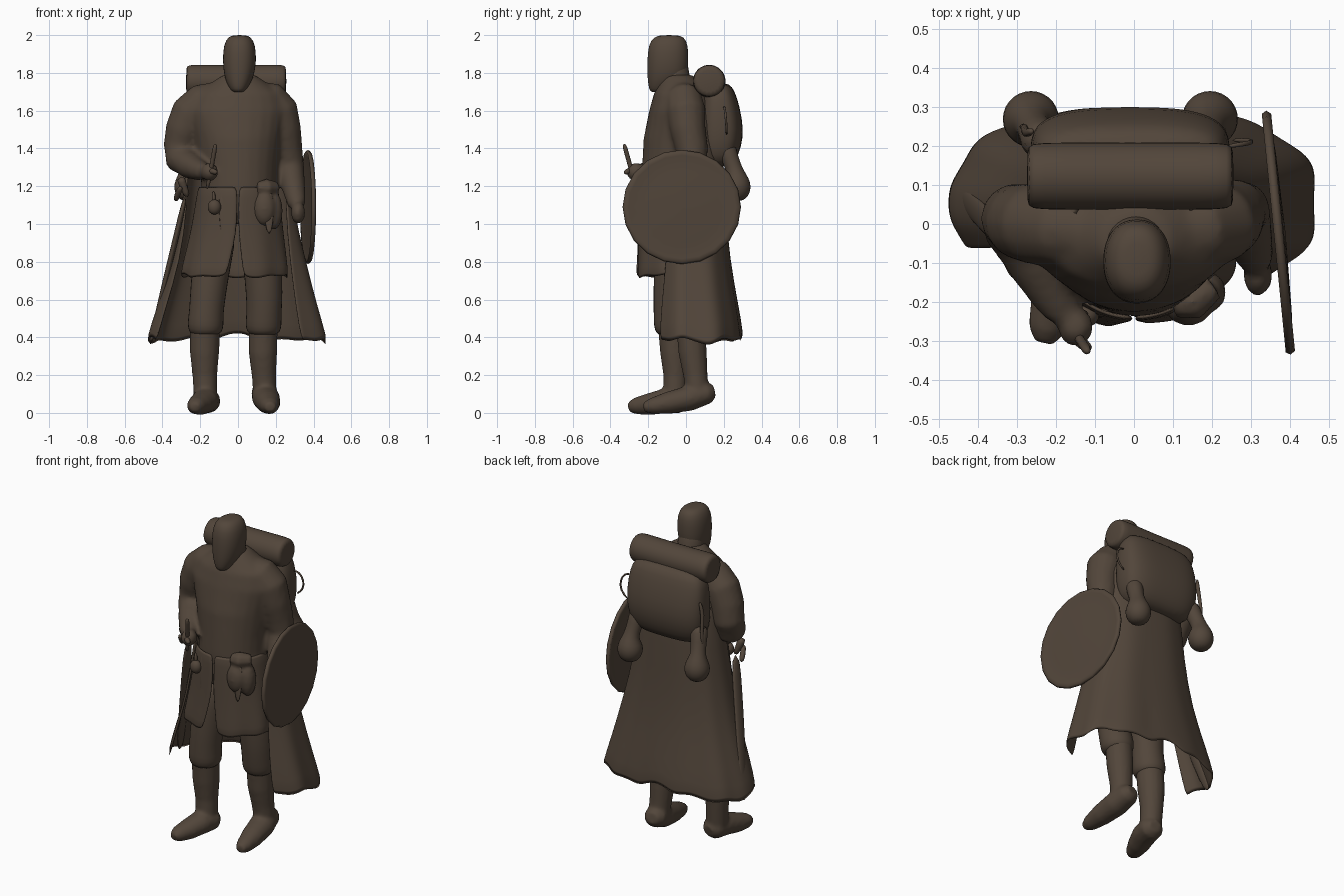
import bpy, bmesh, math
from mathutils import Vector

mat = bpy.data.materials.new("dark brown")
mat.diffuse_color = (0.085, 0.061, 0.043, 1)


def add_object(name, bm):
    me = bpy.data.meshes.new(name)
    bm.to_mesh(me)
    bm.free()
    me.materials.append(mat)
    me.shade_smooth()
    ob = bpy.data.objects.new(name, me)
    bpy.context.collection.objects.link(ob)
    return ob


def make(name, rings, closed=True, cap=True, thick=0.0, sub=1):
    """Skin a list of vertex rings into one smooth object."""
    bm = bmesh.new()
    vs = [[bm.verts.new(p) for p in r] for r in rings]
    n = len(vs[0])
    for a, b in zip(vs, vs[1:]):
        for i in range(n if closed else n - 1):
            j = (i + 1) % n
            bm.faces.new((a[i], a[j], b[j], b[i]))
    if cap:
        bm.faces.new(vs[0])
        bm.faces.new(vs[-1])
    bmesh.ops.recalc_face_normals(bm, faces=bm.faces)
    ob = add_object(name, bm)
    if thick:
        m = ob.modifiers.new("thickness", 'SOLIDIFY')
        m.thickness, m.offset = thick, 0
    if sub:
        m = ob.modifiers.new("smooth", 'SUBSURF')
        m.levels = m.render_levels = sub
    return ob


def blend(name, parts, voxel=0.014, smooth=6):
    """Melt overlapping parts into one soft surface."""
    bm = bmesh.new()
    for ob in parts:
        bm.from_mesh(ob.data)
        bpy.data.objects.remove(ob)
    ob = add_object(name, bm)
    m = ob.modifiers.new("melt", 'REMESH')
    m.mode, m.voxel_size, m.use_smooth_shade = 'VOXEL', voxel, True
    m = ob.modifiers.new("soften", 'SMOOTH')
    m.factor, m.iterations = 0.5, smooth
    return ob


def loft(name, secs, n=24, p=2.0):
    """Stack of horizontal superellipses: z, cx, cy, rx, ry."""
    rings = []
    for z, cx, cy, rx, ry in secs:
        ring = []
        for i in range(n):
            a = math.tau * i / n
            c, s = math.cos(a), math.sin(a)
            ring.append((cx + rx * math.copysign(abs(c) ** (2 / p), c),
                         cy + ry * math.copysign(abs(s) ** (2 / p), s), z))
        rings.append(ring)
    return make(name, rings)


def sheet(name, secs, n, folds, amp, ragged, p=2.0, notch=0.0):
    """Cloth round the back, open in front: z, cx, cy, rx, ry, gap degrees left and right."""
    rings = []
    for k, (z, cx, cy, rx, ry, g0, g1) in enumerate(secs):
        f = k / (len(secs) - 1)
        ring = []
        for i in range(n + 1):
            a = math.radians(g0 + (360 - g0 - g1) * i / n)
            w = 1 + amp * f * math.sin(folds * a)
            s, c = math.sin(a), math.cos(a)
            s, c = math.copysign(abs(s) ** (2 / p), s), math.copysign(abs(c) ** (2 / p), c)
            dz = ragged * f ** 4 * (math.sin(5 * a + 1) + math.cos(9 * a))
            dz += notch * f ** 4 * math.exp(-((a - math.pi) / .13) ** 2)
            ring.append((cx - rx * w * s, cy - ry * w * c, z + dz))
        rings.append(ring)
    return make(name, rings, closed=False, cap=False, thick=0.014)


def tube(name, pts, n=14, flat=(1, 1)):
    """Round limb through points x, y, z, radius."""
    P = [Vector(p[:3]) for p in pts]
    d = P[-1] - P[0]
    ref = Vector((0, 0, 1)) if abs(d.z) < d.length * 0.6 else Vector((0, 1, 0))
    rings = []
    for i, c in enumerate(P):
        t = (P[min(i + 1, len(P) - 1)] - P[max(i - 1, 0)]).normalized()
        u = t.cross(ref).normalized()
        v = t.cross(u)
        r = pts[i][3]
        rings.append([c + u * (r * flat[0] * math.cos(math.tau * k / n))
                      + v * (r * flat[1] * math.sin(math.tau * k / n)) for k in range(n)])
    return make(name, rings)


def ball(name, c, r):
    sec = [(c[2] + r[2] * math.cos(math.pi * k / 8), c[0], c[1],
            r[0] * math.sin(math.pi * k / 8) + 0.002, r[1] * math.sin(math.pi * k / 8) + 0.002)
           for k in range(9)]
    return loft(name, sec, 14)


# head and neck
loft("head", [(2.0, .008, -.09, .03, .04), (1.992, .008, -.09, .06, .08), (1.95, .008, -.094, .085, .106),
              (1.86, .008, -.096, .09, .11), (1.79, .006, -.098, .08, .107), (1.75, .004, -.112, .066, .09),
              (1.715, .002, -.13, .046, .066), (1.695, .002, -.14, .03, .045)], p=2.2)
tube("neck", [(.005, -.06, 1.88, .074), (.005, -.06, 1.78, .078), (.005, -.04, 1.66, .09)])

# tunic body blended with the sleeves
blend("tunic", [
    loft("body", [(1.79, .005, -.04, .085, .075), (1.745, .005, -.03, .15, .11), (1.69, .003, -.03, .23, .14),
                  (1.60, -.005, -.03, .265, .165), (1.45, 0, -.035, .23, .19), (1.30, .005, -.045, .205, .188),
                  (1.20, .005, -.05, .2, .188), (1.08, .005, -.05, .215, .185), (1.0, .0, -.05, .225, .185)]),
    tube("right_arm", [(-.08, -.02, 1.68, .08), (-.19, -.01, 1.645, .1), (-.25, 0, 1.59, .105), (-.285, .005, 1.5, .1),
                       (-.305, .015, 1.41, .09), (-.3, -.01, 1.345, .088), (-.255, -.1, 1.31, .072),
                       (-.205, -.19, 1.285, .056), (-.18, -.23, 1.28, .045)]),
    ball("right_hand", (-.15, -.265, 1.275), (.045, .05, .05)),
    tube("left_arm", [(.08, -.02, 1.68, .08), (.17, -.01, 1.655, .1), (.215, 0, 1.6, .105), (.24, .01, 1.5, .095),
                      (.255, .03, 1.4, .087), (.273, .035, 1.3, .078), (.295, -.03, 1.19, .062), (.312, -.09, 1.1, .048)]),
    ball("left_hand", (.318, -.13, 1.06), (.037, .055, .06))])
tube("right_finger", [(-.16, -.28, 1.28, .02), (-.13, -.31, 1.28, .017), (-.11, -.325, 1.27, .012)], 8)

# skirt with front slit, collar
sheet("tunic_skirt", [(1.2, 0, -.05, .205, .19, 1, 1), (1.08, 0, -.05, .222, .193, .5, .5), (.95, -.003, -.052, .24, .194, 1, 1),
                      (.82, -.01, -.055, .265, .197, 6, 6), (.72, -.015, -.06, .28, .2, 9, 9)], 48, 9, .025, .007)
tube("collar", [(-.12, -.06, 1.735, .018), (-.08, -.125, 1.7, .02), (0, -.172, 1.65, .02),
                (.085, -.125, 1.7, .02), (.12, -.06, 1.735, .018)], 8)

# cape
sheet("cape", [(1.74, 0, -.01, .15, .09, 95, 95), (1.67, 0, 0, .25, .13, 95, 95), (1.4, 0, .02, .265, .17, 90, 90),
               (1.1, 0, .025, .285, .175, 70, 58), (.8, .01, .035, .345, .19, 66, 47),
               (.55, 0, .045, .42, .225, 66, 43), (.375, 0, .055, .472, .242, 66, 41)],
      64, 9, .016, .011, 2.5, .065)

# trousers, boots and feet
tube("right_trouser", [(-.1, -.04, 1.0, .11), (-.14, -.065, .8, .105), (-.16, -.08, .62, .097), (-.168, -.08, .53, .093),
                       (-.172, -.075, .47, .1), (-.172, -.07, .425, .09), (-.172, -.07, .41, .06)])
tube("left_trouser", [(.1, -.03, 1.0, .11), (.13, -.02, .8, .105), (.14, -.01, .62, .1), (.138, .0, .53, .094),
                      (.135, .015, .47, .1), (.135, .02, .425, .09), (.135, .02, .41, .06)])
blend("right_boot", [
    tube("shaft", [(-.174, -.07, .46, .08), (-.177, -.06, .32, .078), (-.176, -.055, .2, .066), (-.172, -.06, .07, .062)]),
    tube("foot", [(-.155, .005, .055, .035), (-.16, -.03, .062, .064), (-.178, -.12, .062, .066), (-.203, -.2, .045, .058),
                  (-.225, -.27, .036, .044), (-.23, -.305, .03, .025)], flat=(1.1, 1))], .011)
blend("left_boot", [
    tube("shaft", [(.133, .025, .46, .078), (.132, .035, .32, .076), (.137, .05, .2, .065), (.143, .06, .1, .062)]),
    tube("foot", [(.13, .15, .115, .035), (.135, .115, .108, .06), (.148, .02, .078, .068), (.16, -.09, .054, .06),
                  (.168, -.18, .036, .044), (.17, -.225, .03, .025)], flat=(1.1, 1))], .011)

# backpack, bedroll, dangling bags
loft("backpack", [(1.75, -.01, .17, .2, .06), (1.70, -.01, .175, .24, .085), (1.62, -.01, .18, .255, .105),
                  (1.5, -.01, .185, .26, .122), (1.4, -.01, .18, .25, .112), (1.33, -.01, .17, .22, .09),
                  (1.30, -.01, .165, .17, .05)], 28, 3.0)
tube("bedroll", [(-.275, .123, 1.758, .07), (-.268, .123, 1.758, .086), (-.2, .123, 1.757, .088), (0, .123, 1.753, .088),
                 (.18, .123, 1.757, .088), (.248, .123, 1.758, .086), (.256, .123, 1.758, .07)], 18)
for name, x, s in (("right_hanging_bag", -.265, 1), ("left_hanging_bag", .195, 1)):
    tube(name, [(x * .88, .2, 1.44, .06), (x * .95, .235, 1.34, .045), (x, .262, 1.275, .043), (x, .268, 1.235, .068),
                (x, .27, 1.195, .078), (x, .27, 1.15, .066), (x, .27, 1.12, .03)])

# cord loops on the pack sides
tube("left_cord_loop", [(.24, .2, 1.62, .007), (.28, .205, 1.615, .007), (.305, .21, 1.57, .007),
                        (.3, .215, 1.51, .007), (.25, .215, 1.47, .007)], 6)
tube("right_cord", [(-.26, .24, 1.6, .012), (-.28, .23, 1.52, .014), (-.28, .25, 1.42, .012), (-.29, .25, 1.33, .008)], 6)

# round shield with a raised rim
axis = Vector((.995, .1, 0)).normalized()
side = Vector((-axis.y, axis.x, 0))
rings = []
for r, h in ((.01, -.002), (.2, -.005), (.285, -.01), (.308, -.014), (.315, -.002), (.306, .01), (.285, .007), (.2, .012), (.01, .016)):
    rings.append([Vector((.373, -.022, 1.09)) + axis * h + side * (r * math.cos(math.tau * k / 20))
                  + Vector((0, 0, r * .96 * math.sin(math.tau * k / 20))) for k in range(20)])
make("shield", rings, sub=0)

# scabbard and sword hilt
tube("scabbard", [(-.275, -.09, 1.16, .04), (-.33, -.04, .92, .04), (-.39, .02, .68, .038),
                  (-.45, .08, .42, .034), (-.465, .095, .36, .012)], 10, (.4, 1))
tube("sword_grip", [(-.265, -.1, 1.14, .02), (-.29, -.11, 1.2, .02), (-.305, -.12, 1.25, .03)], 8)
tube("sword_guard", [(-.33, -.07, 1.12, .015), (-.32, -.1, 1.16, .018), (-.3, -.14, 1.2, .015)], 8)

# hand-held pipe and belt items
tube("pipe", [(-.118, -.33, 1.43, .014), (-.13, -.31, 1.36, .013), (-.15, -.28, 1.25, .013), (-.165, -.265, 1.18, .01)], 8)
ball("flask", (-.125, -.235, 1.09), (.035, .03, .04))
tube("flask_neck", [(-.13, -.23, 1.18, .01), (-.127, -.232, 1.1, .014)], 8)
blend("belt_pouches", [ball("front_pouch", (.14, -.21, 1.08), (.06, .05, .09)),
                       ball("side_pouch", (.19, -.175, 1.07), (.045, .05, .1)),
                       tube("flap", [(.1, -.205, 1.19, .035), (.15, -.2, 1.19, .05), (.205, -.16, 1.19, .035)], 8)], .01)
for i, (x, z) in enumerate(((-.075, .91), (.02, .98), (.165, .94))):
    tube("belt_strip_%d" % i, [(x * .9, -.22, 1.2, .035), (x, -.232, 1.06, .032), (x, -.24, z, .012)], 8, (1, .3))
